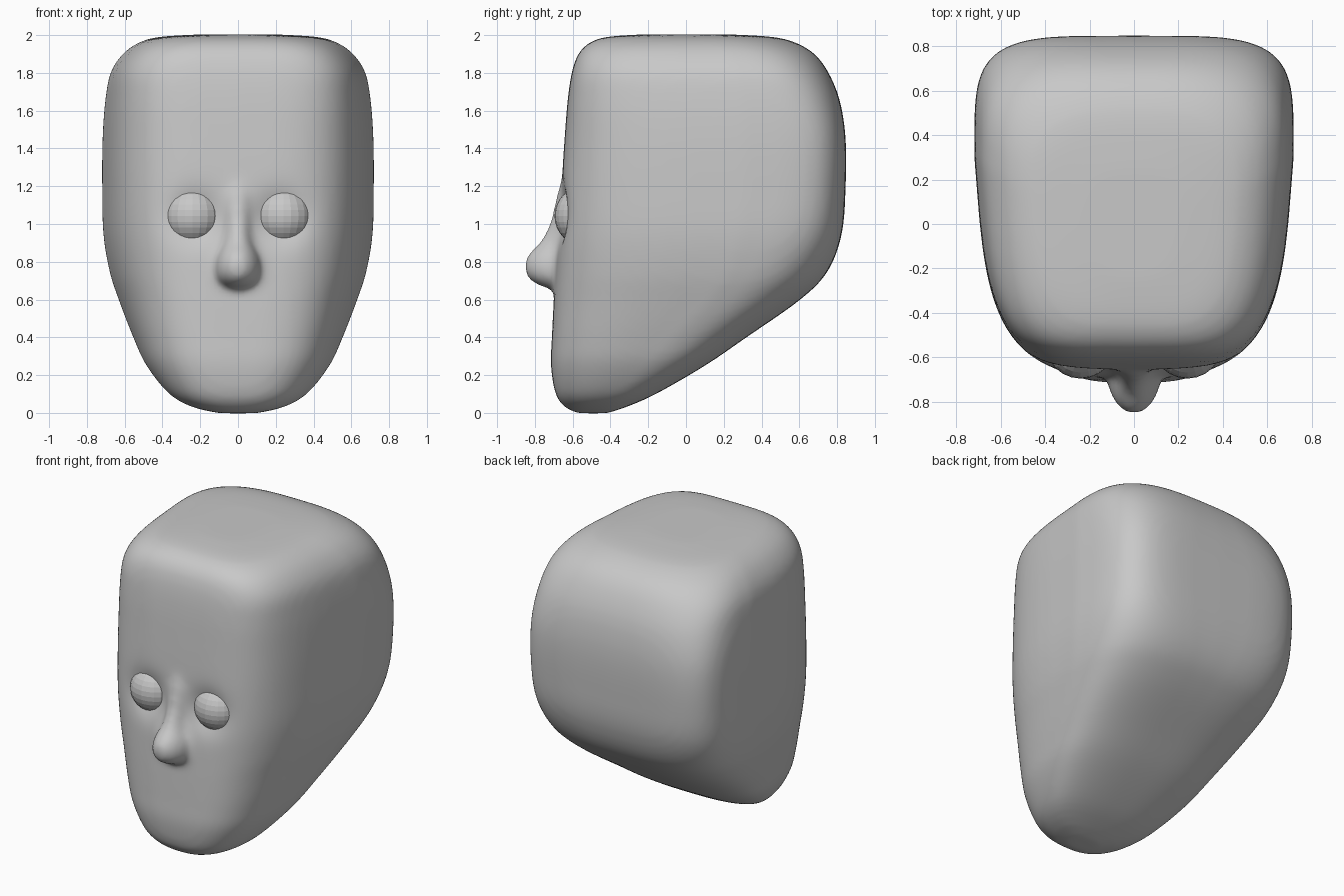
import bpy, bmesh, math

if "Cube" in bpy.data.objects:
    bpy.data.objects.remove(bpy.data.objects["Cube"])

grey = bpy.data.materials.new("clay_grey")
grey.diffuse_color = (0.58, 0.58, 0.58, 1)
grey.use_nodes = True
grey.node_tree.nodes["Principled BSDF"].inputs["Base Color"].default_value = grey.diffuse_color


def ring(bm, z, front, back, half, n_front, n_back, taper=0.1, seg=64):
    """Horizontal superellipse section, narrowing towards the face."""
    mid = front + (back - front) * 0.64
    out = []
    for i in range(seg):
        a = 2 * math.pi * i / seg
        c, s = math.cos(a), math.sin(a)
        n = n_back if s > 0 else n_front
        depth = back - mid if s > 0 else mid - front
        v = math.copysign(abs(s) ** (2 / n), s)
        x = half * math.copysign(abs(c) ** (2 / n), c) * (1 + taper * min(v, 0))
        out.append(bm.verts.new((x, mid + depth * v, z)))
    return out


def spline(keys, steps=6):
    """Catmull-Rom through the key sections."""
    out = []
    for i in range(len(keys) - 1):
        p = [keys[max(0, min(len(keys) - 1, i + k))] for k in (-1, 0, 1, 2)]
        for k in range(steps):
            t = k / steps
            out.append([0.5 * (2 * b + (c - a) * t + (2 * a - 5 * b + 4 * c - d) * t * t
                               + (3 * b - a - 3 * c + d) * t ** 3) for a, b, c, d in zip(*p)])
    return out + [list(keys[-1])]


def loft(bm, keys, taper):
    rings = [ring(bm, *s, taper) for s in spline(keys)]
    for a, b in zip(rings, rings[1:]):
        for i in range(len(a)):
            j = (i + 1) % len(a)
            bm.faces.new((a[i], a[j], b[j], b[i]))
    bm.faces.new(rings[0][::-1])
    bm.faces.new(rings[-1])


# Skull: height, front y, back y, half width, front and back squareness
skull = [(-.002, -.57, -.42, .10, 2.6, 2.4), (.03, -.64, -.32, .24, 2.7, 2.5),
         (.1, -.69, -.16, .365, 2.9, 2.6), (.25, -.715, .10, .485, 3.2, 2.8),
         (.4, -.71, .32, .555, 3.4, 3), (.6, -.70, .605, .632, 3.5, 3.2),
         (.75, -.69, .75, .68, 3.6, 3.5), (.95, -.68, .825, .713, 3.7, 4.1),
         (1.2, -.66, .845, .719, 3.9, 4.5), (1.45, -.643, .845, .717, 4, 4.4),
         (1.65, -.627, .815, .703, 4.2, 3.8), (1.8, -.605, .755, .675, 4.4, 3.3),
         (1.9, -.57, .68, .61, 4.4, 3), (1.96, -.51, .58, .525, 4.2, 2.8),
         (1.99, -.42, .46, .42, 3.8, 2.8), (2.003, -.25, .25, .22, 3, 2.8)]
# Nose: height, tip y, buried back y, half width, squareness
nose = [(.655, -.72, -.55, .06, 2, 2), (.68, -.79, -.55, .095, 2, 2),
        (.72, -.84, -.55, .12, 2, 2), (.78, -.855, -.55, .125, 2, 2),
        (.84, -.835, -.55, .11, 2, 2), (.91, -.77, -.55, .08, 2.2, 2),
        (1, -.725, -.55, .075, 2.4, 2), (1.13, -.69, -.55, .08, 2.5, 2),
        (1.3, -.64, -.55, .08, 2.5, 2)]

bm = bmesh.new()
loft(bm, skull, 0.1)
loft(bm, nose, 0.02)
bmesh.ops.recalc_face_normals(bm, faces=bm.faces)
mesh = bpy.data.meshes.new("head")
bm.to_mesh(mesh)
bm.free()
head = bpy.data.objects.new("head", mesh)
bpy.context.collection.objects.link(head)
bpy.context.view_layer.objects.active = head
head.select_set(True)

# Blend skull and nose into one skin
remesh = head.modifiers.new("Skin", 'REMESH')
remesh.mode = 'VOXEL'
remesh.voxel_size = 0.02
soft = head.modifiers.new("Soften", 'SMOOTH')
soft.iterations = 12
for m in ("Skin", "Soften"):
    bpy.ops.object.modifier_apply(modifier=m)

# Eye sockets pressed into the face
EX, EZ = 0.24, 1.042
for v in head.data.vertices:
    if v.co.y < -0.4:
        d2 = (abs(v.co.x) - 0.22) ** 2 + (v.co.z - EZ + 0.01) ** 2
        v.co.y += 0.058 * math.exp(-d2 / (2 * 0.09 ** 2))
head.data.materials.clear()
head.data.materials.append(grey)
bpy.ops.object.shade_smooth()

# Eyeballs, flat faced
for side, name in ((-1, "left_eye"), (1, "right_eye")):
    bpy.ops.mesh.primitive_uv_sphere_add(segments=24, ring_count=16, radius=0.16,
                                         location=(side * EX, -0.536, EZ))
    eye = bpy.context.object
    eye.name = name
    eye.data.materials.append(grey)
